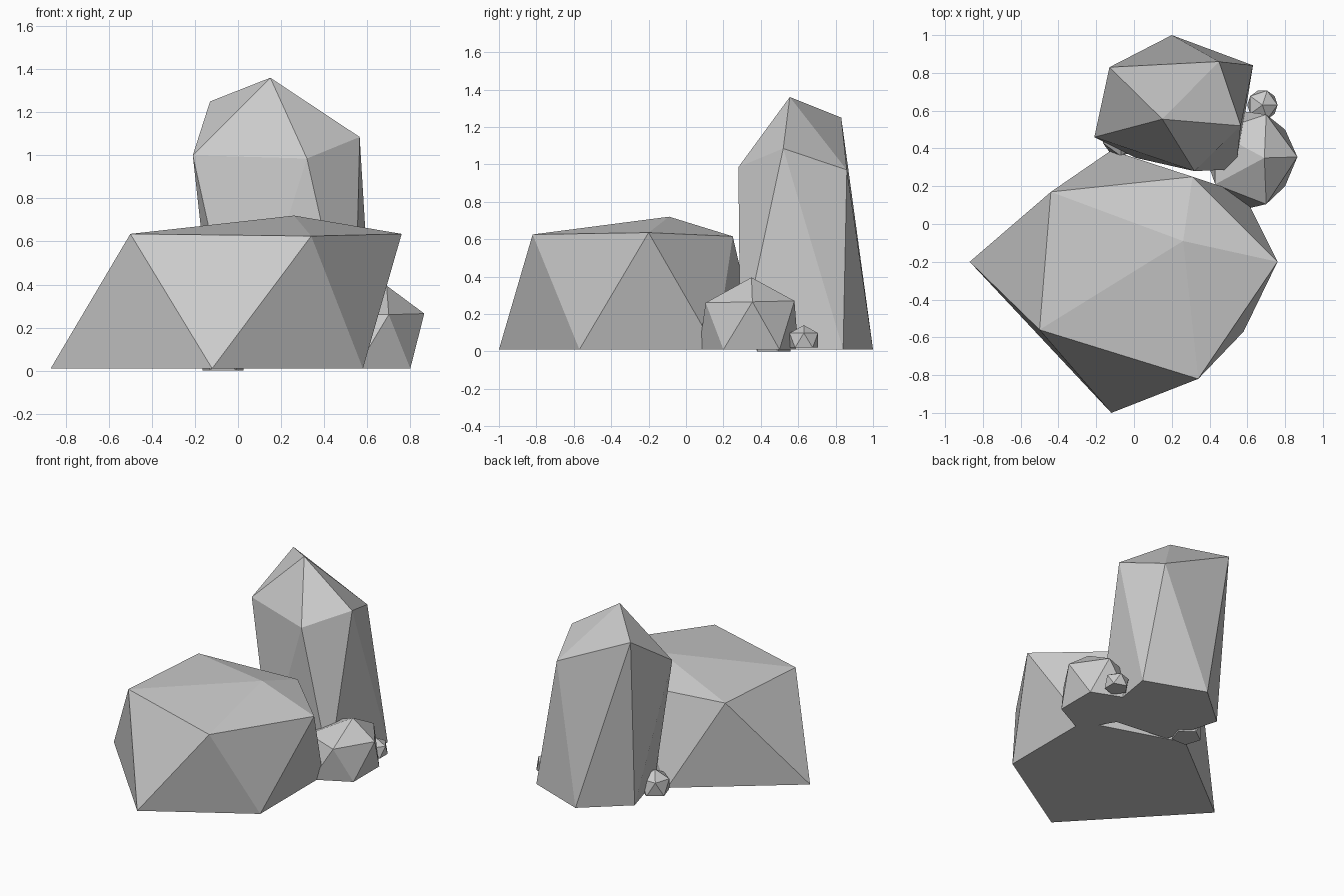
import bpy, bmesh
from math import cos, sin, radians

if "Cube" in bpy.data.objects:
    bpy.data.objects.remove(bpy.data.objects["Cube"])


def rock(name, apex, upper, lower, base_z=0.01):
    """Faceted rock: apex, five shoulder points, five base points (staggered), flat bottom."""
    bm = bmesh.new()
    top = bm.verts.new(apex)
    up = [bm.verts.new(p) for p in upper]
    lo = [bm.verts.new((x, y, base_z)) for x, y in lower]
    n = len(up)
    for i in range(n):
        j = (i + 1) % n
        bm.faces.new((top, up[i], up[j]))
        bm.faces.new((up[i], lo[i], up[j]))
        bm.faces.new((lo[i], lo[j], up[j]))
    bm.faces.new(lo[::-1])
    bmesh.ops.recalc_face_normals(bm, faces=bm.faces)
    mesh = bpy.data.meshes.new(name)
    bm.to_mesh(mesh)
    bm.free()
    obj = bpy.data.objects.new(name, mesh)
    bpy.context.collection.objects.link(obj)
    return obj


def pebble(name, x, y, r, height, turn, base_z):
    """Small regular rock made from two staggered rings."""
    def ring(offset, rad):
        return [(x + rad * cos(radians(turn + offset + 72 * i)),
                 y + rad * sin(radians(turn + offset + 72 * i))) for i in range(5)]
    upper = [(px, py, base_z + 0.65 * (height - base_z)) for px, py in ring(0, r)]
    return rock(name, (x, y, height), upper, ring(36, r), base_z)


# Broad boulder at the front
rock("large_boulder", (0.26, -0.09, 0.72),
     [(-0.44, 0.17, 0.635), (-0.50, -0.56, 0.635), (0.34, -0.82, 0.625),
      (0.76, -0.20, 0.635), (0.31, 0.25, 0.615)],
     [(-0.87, -0.20), (-0.12, -1.00), (0.58, -0.57), (0.58, 0.16), (-0.12, 0.39)])

# Tall standing stone at the back
rock("tall_stone", (0.15, 0.555, 1.36),
     [(-0.21, 0.46, 1.0), (0.32, 0.28, 0.985), (0.565, 0.52, 1.085),
      (0.45, 0.86, 0.97), (-0.13, 0.83, 1.25)],
     [(0.01, 0.35), (0.54, 0.29), (0.63, 0.84), (0.20, 1.00), (-0.10, 0.74)])

# Medium rock on the right
rock("medium_rock", (0.69, 0.35, 0.395),
     [(0.865, 0.355, 0.265), (0.70, 0.58, 0.27), (0.43, 0.49, 0.26),
      (0.43, 0.21, 0.26), (0.70, 0.105, 0.26)],
     [(0.80, 0.50), (0.55, 0.60), (0.38, 0.35), (0.55, 0.07), (0.80, 0.20)])

# Two pebbles
pebble("right_pebble", 0.68, 0.63, 0.08, 0.14, 0, 0.02)
pebble("left_pebble", -0.07, 0.46, 0.10, 0.16, 54, 0.0)
